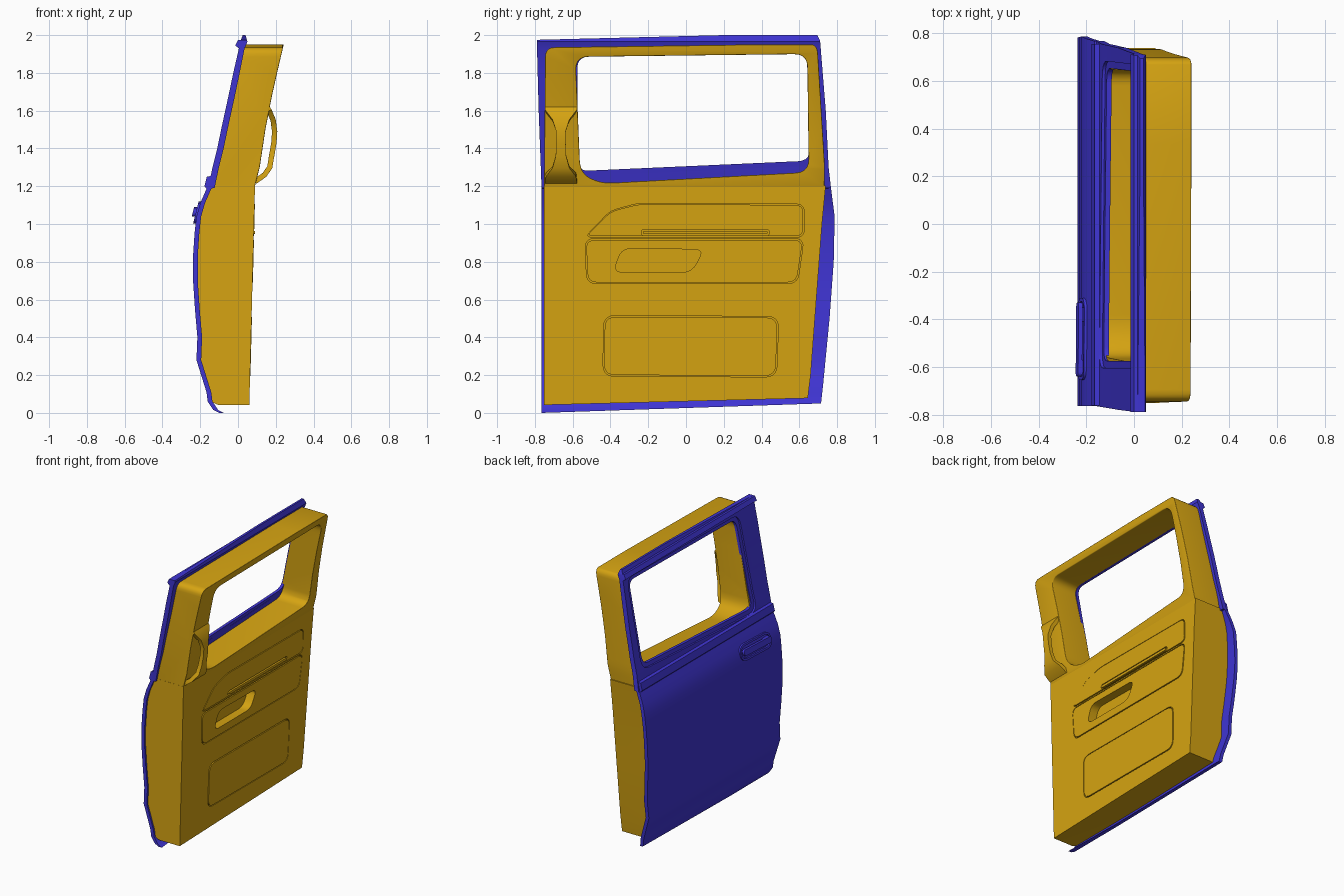
import bpy, bmesh
from mathutils import Vector

old = bpy.data.objects.get("Cube")
if old:
    bpy.data.objects.remove(old, do_unlink=True)


def material(name, rgb):
    m = bpy.data.materials.new(name)
    m.use_nodes = True
    m.diffuse_color = (*rgb, 1)
    m.node_tree.nodes["Principled BSDF"].inputs["Base Color"].default_value = (*rgb, 1)
    return m


BLUE = material("blue paint", (0.05, 0.035, 0.65))
YELLOW = material("yellow trim", (0.67, 0.37, 0.006))
parts = []


def loft(name, rings, mat=None):
    """Skin closed rings of points and cap both ends."""
    bm = bmesh.new()
    rows = [[bm.verts.new(p) for p in r] for r in rings]
    n = len(rows[0])
    for a, b in zip(rows, rows[1:]):
        for i in range(n):
            j = (i + 1) % n
            bm.faces.new((a[i], a[j], b[j], b[i]))
    bm.faces.new(rows[0][::-1])
    bm.faces.new(rows[-1])
    bmesh.ops.recalc_face_normals(bm, faces=bm.faces)
    me = bpy.data.meshes.new(name)
    bm.to_mesh(me)
    bm.free()
    ob = bpy.data.objects.new(name, me)
    bpy.context.scene.collection.objects.link(ob)
    if mat:
        me.materials.append(mat)
        parts.append(ob)
    else:
        ob.hide_render = True
    return ob


def sweep(name, profile, y0, y1, mat=None):
    return loft(name, [[(x, y, z) for x, z in profile] for y in (y0, y1)], mat)


def prism(name, outline, f0, f1, mat=None):
    return loft(name, [[(f(z), y, z) for y, z in outline] for f in (f0, f1)], mat)


def bake(ob, mat):
    dg = bpy.context.evaluated_depsgraph_get()
    me = bpy.data.meshes.new_from_object(ob.evaluated_get(dg))
    ob.modifiers.clear()
    ob.data = me
    me.materials.clear()
    me.materials.append(mat)
    for p in me.polygons:
        p.material_index = 0


def cut(ob, cutter, mat, op='DIFFERENCE'):
    m = ob.modifiers.new("cut", 'BOOLEAN')
    m.operation, m.solver, m.object = op, 'EXACT', cutter
    bpy.context.view_layer.update()
    bake(ob, mat)
    bpy.data.objects.remove(cutter, do_unlink=True)


def rounded(points, r, steps=5):
    """Round the corners of a polygon."""
    pts = [Vector(p) for p in points]
    out = []
    for i, p in enumerate(pts):
        a, b = pts[i - 1] - p, pts[(i + 1) % len(pts)] - p
        s = p + a.normalized() * min(r, a.length * 0.45)
        e = p + b.normalized() * min(r, b.length * 0.45)
        for k in range(steps + 1):
            t = k / steps
            out.append(tuple(s * (1 - t) ** 2 + p * 2 * t * (1 - t) + e * t * t))
    return out


def grow(points, d):
    """Offset a convex outline outwards (d > 0) or inwards."""
    cy = sum(p[0] for p in points) / len(points)
    cz = sum(p[1] for p in points) / len(points)
    hy = max(abs(p[0] - cy) for p in points)
    hz = max(abs(p[1] - cz) for p in points)
    return [(cy + (y - cy) * (1 + d / hy), cz + (z - cz) * (1 + d / hz)) for y, z in points]


def flat(x):
    return lambda z: x


def face(d):
    """Plane of the inner trim face, moved by d."""
    return lambda z: 0.06 + 0.026 * (z - 0.05) + d


def shell(points, t0, t1):
    return [(x + t0, z) for x, z in points] + [(x + t1, z) for x, z in reversed(points)]


# Side profiles of the painted skin
lower = [(-0.10, 0), (-0.13, 0.015), (-0.16, 0.06), (-0.167, 0.11), (-0.195, 0.2),
         (-0.22, 0.28), (-0.215, 0.4), (-0.228, 0.55), (-0.238, 0.7), (-0.238, 0.83),
         (-0.23, 0.95), (-0.22, 1.04), (-0.2, 1.11), (-0.165, 1.19)]
upper = [(-0.158, 1.19), (-0.135, 1.3), (-0.11, 1.4), (-0.085, 1.52), (-0.05, 1.68),
         (-0.025, 1.8), (0.005, 1.93)]
lip = [(-0.015, 1.945), (0, 1.975), (0.015, 1.975), (0.025, 2.0), (0.04, 2.0), (0.05, 1.965), (0.035, 1.93)]

door_edge = [(-0.765, 0), (0.715, 0.05), (0.725, 0.14), (0.76, 0.5), (0.782, 0.8),
             (0.787, 1.04), (0.77, 1.17), (0.755, 1.3), (0.74, 1.6), (0.71, 1.97),
             (0.695, 2.0), (0.2, 2.0), (-0.79, 1.975), (-0.78, 1.6), (-0.765, 1.2)]
glass = [(-0.575, 1.28), (0.655, 1.335), (0.64, 1.9), (-0.575, 1.885)]

# Painted lower panel and window frame
panel = sweep("outer_panel", shell(lower, 0, 0.025), -1, 1, BLUE)
cut(panel, prism("edge_cutter", door_edge, flat(-1), flat(1)), BLUE, 'INTERSECT')
frame = sweep("outer_window_frame", upper + lip + [(x + 0.034, z) for x, z in reversed(upper[:-1])], -1, 1, BLUE)
cut(frame, prism("edge_cutter", door_edge, flat(-1), flat(1)), BLUE, 'INTERSECT')
cut(frame, prism("window_cutter", rounded(grow(glass, 0.03), 0.07), flat(-1), flat(1)), BLUE)

# Recessed rim around the window
rim = sweep("window_rim", shell(upper, 0.012, 0.033), -1, 1, BLUE)
cut(rim, prism("rim_cutter", rounded(grow(glass, 0.035), 0.07), flat(-1), flat(1)), BLUE, 'INTERSECT')
cut(rim, prism("window_cutter", rounded(glass, 0.06), flat(-1), flat(1)), BLUE)

# Moulding along the belt line
sweep("belt_moulding", [(-0.165, 1.185), (-0.178, 1.2), (-0.165, 1.25), (-0.14, 1.255), (-0.13, 1.19)],
      -0.763, 0.755, BLUE)

# Outer pull handle: oval surround and grip
def slope(d):
    return lambda z: -0.225 + 0.25 * (z - 1.02) + d


oval = [(-0.655, 1.0), (-0.31, 1.01), (-0.31, 1.12), (-0.655, 1.11)]
surround = prism("handle_surround", rounded(oval, 0.06), slope(-0.008), slope(0.03), BLUE)
cut(surround, prism("cup_cutter", rounded(grow(oval, -0.015), 0.05), slope(-0.1), slope(0.005)), BLUE)
grip = [(-0.64, 1.04), (-0.33, 1.05), (-0.33, 1.09), (-0.64, 1.08)]
prism("handle_grip", rounded(grip, 0.02), slope(-0.025), slope(-0.008), BLUE)
for y in (-0.6, -0.38):
    prism("handle_post", [(y - 0.03, 1.04), (y + 0.03, 1.04), (y + 0.03, 1.08), (y - 0.03, 1.08)],
          slope(-0.01), slope(0.02), BLUE)

# Lower trim body
body_back = [(x + 0.015, z) for x, z in lower if z > 0.05]
body = sweep("inner_trim_body", [(face(0)(0.04), 0.04), (-0.1, 0.04)] + body_back +
             [(-0.14, 1.205), (face(0)(1.205), 1.205)], -1, 1, YELLOW)
body_edge = [(-0.752, 0.042), (0.645, 0.078), (0.66, 0.2), (0.69, 0.6), (0.72, 1.0), (0.74, 1.21), (-0.752, 1.21)]
cut(body, prism("edge_cutter", body_edge, flat(-1), flat(1)), YELLOW, 'INTERSECT')

# Upper trim frame, with rounded inner edges
inner = [(0.055, 1.1), (0.09, 1.2), (0.115, 1.3), (0.145, 1.5), (0.18, 1.68), (0.207, 1.8), (0.242, 1.95)]
trim = sweep("inner_window_frame", [(-0.13, 1.1)] + [(x + 0.02, z) for x, z in upper] +
             [(0.03, 1.95)] + inner[::-1], -1, 1, YELLOW)
trim_edge = rounded([(-0.752, 1.1), (0.73, 1.1), (0.735, 1.3), (0.695, 1.955), (-0.745, 1.935)], 0.05)
cut(trim, prism("edge_cutter", trim_edge, flat(-1), flat(1)), YELLOW, 'INTERSECT')
opening = rounded([(-0.56, 1.27), (-0.45, 1.215), (0.65, 1.275), (0.642, 1.9), (-0.585, 1.885)], 0.07)
cut(trim, prism("window_cutter", opening, flat(-1), flat(1)), YELLOW)


def inner_x(z):
    for (x0, z0), (x1, z1) in zip(inner, inner[1:]):
        if z <= z1:
            return x0 + (x1 - x0) * (z - z0) / (z1 - z0)
    return inner[-1][0]


bm = bmesh.new()
bm.from_mesh(trim.data)
rim_edges = [e for e in bm.edges if len(e.link_faces) == 2 and e.calc_face_angle(0) > 0.8
             and all(abs(v.co.x - inner_x(v.co.z)) < 0.01 and v.co.z > 1.15 for v in e.verts)]
bmesh.ops.bevel(bm, geom=rim_edges, offset=0.02, segments=4, profile=0.5, affect='EDGES', clamp_overlap=True)
bm.to_mesh(trim.data)
bm.free()

# Inset panels on the trim, each framed by a narrow groove
arm_low = [(-0.525, 0.685), (0.59, 0.685), (0.625, 0.922), (-0.535, 0.922)]
arm_high = [(-0.535, 0.93), (0.625, 0.93), (0.625, 1.105), (-0.25, 1.11), (-0.4, 1.07)]
pocket = [(-0.44, 0.195), (0.48, 0.19), (0.49, 0.51), (-0.435, 0.515)]
for name, pts, r in (("armrest_panel", arm_low, 0.05), ("upper_panel", arm_high, 0.04), ("pocket_panel", pocket, 0.06)):
    shape = rounded(pts, r)
    cut(body, prism("groove_cutter", shape, face(-0.015), face(0.1)), YELLOW)
    plate = prism(name, grow(shape, -0.006), face(-0.03), face(0.002), YELLOW)
    if name == "armrest_panel":
        # Pull cup cut through the armrest panel into the body
        cup = rounded([(-0.385, 0.745), (0.03, 0.745), (0.095, 0.865), (-0.34, 0.87)], 0.05)
        for ob in (body, plate):
            cut(ob, prism("cup_cutter", cup, face(-0.06), face(0.1)), YELLOW)
    if name == "upper_panel":
        slot = rounded([(-0.235, 0.938), (0.44, 0.938), (0.44, 0.972), (-0.235, 0.972)], 0.014)
        cut(plate, prism("slot_cutter", slot, face(-0.012), face(0.1)), YELLOW)
        prism("slot_bar", grow(slot, -0.008), face(-0.02), face(0.006), YELLOW)

# Grab handle on the front pillar: flared ends and a slim bar
path = [(0.09, 1.225, 0.085), (0.14, 1.26, 0.08), (0.168, 1.3, 0.045), (0.178, 1.36, 0.028),
        (0.19, 1.43, 0.025), (0.194, 1.49, 0.025), (0.186, 1.55, 0.045), (0.165, 1.6, 0.085), (0.145, 1.63, 0.085)]
rings = []
for i, (x, z, w) in enumerate(path):
    a, b = path[max(i - 1, 0)], path[min(i + 1, len(path) - 1)]
    n = Vector((b[1] - z + z - a[1], a[0] - b[0])).normalized() * 0.014
    section = rounded([(-w, -1), (w, -1), (w, 1), (-w, 1)], 0.012, 2)
    rings.append([(x + n.x * s, -0.662 + y, z + n.y * s) for y, s in section])
loft("grab_handle", rings, YELLOW)

# Smooth shading with crisp edges
bpy.ops.object.select_all(action='DESELECT')
for ob in parts:
    ob.select_set(True)
bpy.context.view_layer.objects.active = parts[0]
bpy.ops.object.shade_smooth_by_angle(angle=0.6)
